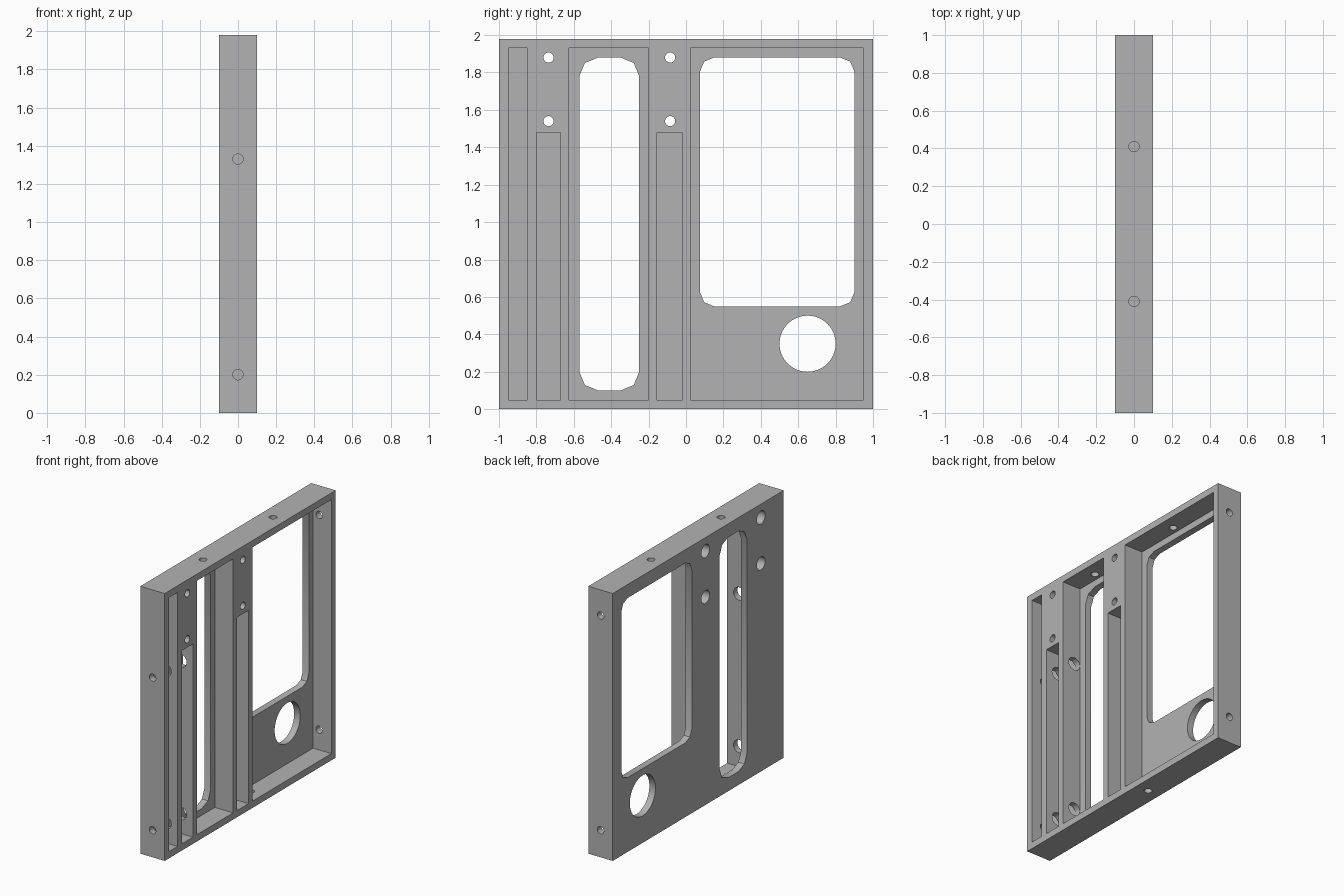
import bpy, bmesh, math
from mathutils import Matrix, Vector

cube = bpy.data.objects.get("Cube")
if cube:
    bpy.data.objects.remove(cube, do_unlink=True)

grey = bpy.data.materials.new("plain grey")
grey.use_nodes = True
COLOUR = (0.45, 0.45, 0.45, 1)
grey.diffuse_color = COLOUR
grey.node_tree.nodes["Principled BSDF"].inputs["Base Color"].default_value = COLOUR

HALF = 0.1      # half thickness of the panel
FLOOR = -0.05   # pocket floor level
BIG, SMALL = 0.048, 0.027
cutters = []


def add_object(name, bm):
    mesh = bpy.data.meshes.new(name)
    bmesh.ops.recalc_face_normals(bm, faces=bm.faces)
    bm.to_mesh(mesh)
    bm.free()
    obj = bpy.data.objects.new(name, mesh)
    bpy.context.collection.objects.link(obj)
    return obj


def box(name, x, y, z):
    """Box spanning three (low, high) ranges."""
    bm = bmesh.new()
    bmesh.ops.create_cube(bm, size=1)
    for v in bm.verts:
        v.co = Vector([a + (b - a) * (c + 0.5) for c, (a, b) in zip(v.co, (x, y, z))])
    return add_object(name, bm)


def drill(name, start, end, radius, sides=32):
    """Cylindrical cutter between two points."""
    a, b = Vector(start), Vector(end)
    turn = (b - a).to_track_quat('Z', 'Y').to_matrix().to_4x4()
    bm = bmesh.new()
    bmesh.ops.create_cone(bm, cap_ends=True, segments=sides, radius1=radius, radius2=radius,
                          depth=(b - a).length, matrix=Matrix.Translation((a + b) / 2) @ turn)
    cutters.append(add_object(name, bm))


def window(name, y, z, r):
    """Cutter with two-step rounded corners, through the pocket floor."""
    corners = [(y[1] - r, z[1] - r), (y[0] + r, z[1] - r),
               (y[0] + r, z[0] + r), (y[1] - r, z[0] + r)]
    bm = bmesh.new()
    ring = []
    for i, (cy, cz) in enumerate(corners):
        for step in range(3):
            t = math.radians(90 * i + 45 * step)
            ring.append(bm.verts.new((-0.2, cy + r * math.cos(t), cz + r * math.sin(t))))
    face = bm.faces.new(ring)
    out = bmesh.ops.extrude_face_region(bm, geom=[face])["geom"]
    bmesh.ops.translate(bm, vec=(0.2, 0, 0),
                        verts=[g for g in out if isinstance(g, bmesh.types.BMVert)])
    cutters.append(add_object(name, bm))


panel = box("panel_frame", (-HALF, HALF), (-1, 1), (0, 1.98))
panel.data.materials.append(grey)

# Pockets open toward +x
for y0, y1, top in ((-0.95, -0.85, 1.93), (-0.8, -0.67, 1.48), (-0.625, -0.2, 1.93),
                    (-0.155, -0.02, 1.48), (0.025, 0.95, 1.93)):
    cutters.append(box("pocket_cutter", (FLOOR, 0.2), (y0, y1), (0.05, top)))

# Windows and round opening through the pocket floors
window("slot_cutter", (-0.57, -0.25), (0.1, 1.88), 0.1)
window("screen_cutter", (0.075, 0.9), (0.55, 1.88), 0.075)
drill("round_opening_cutter", (-0.2, 0.65, 0.35), (0, 0.65, 0.35), 0.15, 64)

# Counterbored mounting holes
for y in (-0.735, -0.085):
    for z in (1.54, 1.88):
        drill("mount_cutter", (-0.2, y, z), (0.2, y, z), SMALL)
        drill("counterbore_cutter", (-0.2, y, z), (0.05, y, z), BIG)

# Edge screw holes, with wider access holes behind the front edge
for z in (0.2, 1.33):
    drill("front_hole_cutter", (0, -1.1, z), (0, -0.9, z), SMALL)
    drill("access_cutter", (0, -0.88, z), (0, -0.6, z), BIG)
for z in (0.2, 1.79):
    drill("back_hole_cutter", (0, 0.9, z), (0, 1.1, z), SMALL)
for y in (-0.41, 0.41):
    drill("top_hole_cutter", (0, y, 1.9), (0, y, 2.1), SMALL)
drill("bottom_hole_cutter", (0, 0.147, -0.1), (0, 0.147, 0.1), SMALL)

# Apply the cuts, then drop the cutters
for c in cutters:
    mod = panel.modifiers.new("cut", 'BOOLEAN')
    mod.operation, mod.solver, mod.object = 'DIFFERENCE', 'EXACT', c
bpy.context.view_layer.update()
cut = bpy.data.meshes.new_from_object(panel.evaluated_get(bpy.context.evaluated_depsgraph_get()))
panel.modifiers.clear()
panel.data = cut
cut.materials.clear()
cut.materials.append(grey)
for p in cut.polygons:
    p.material_index = 0
for c in cutters:
    bpy.data.objects.remove(c, do_unlink=True)

bpy.context.view_layer.objects.active = panel
panel.select_set(True)
bpy.ops.object.shade_smooth_by_angle(angle=math.radians(30))
